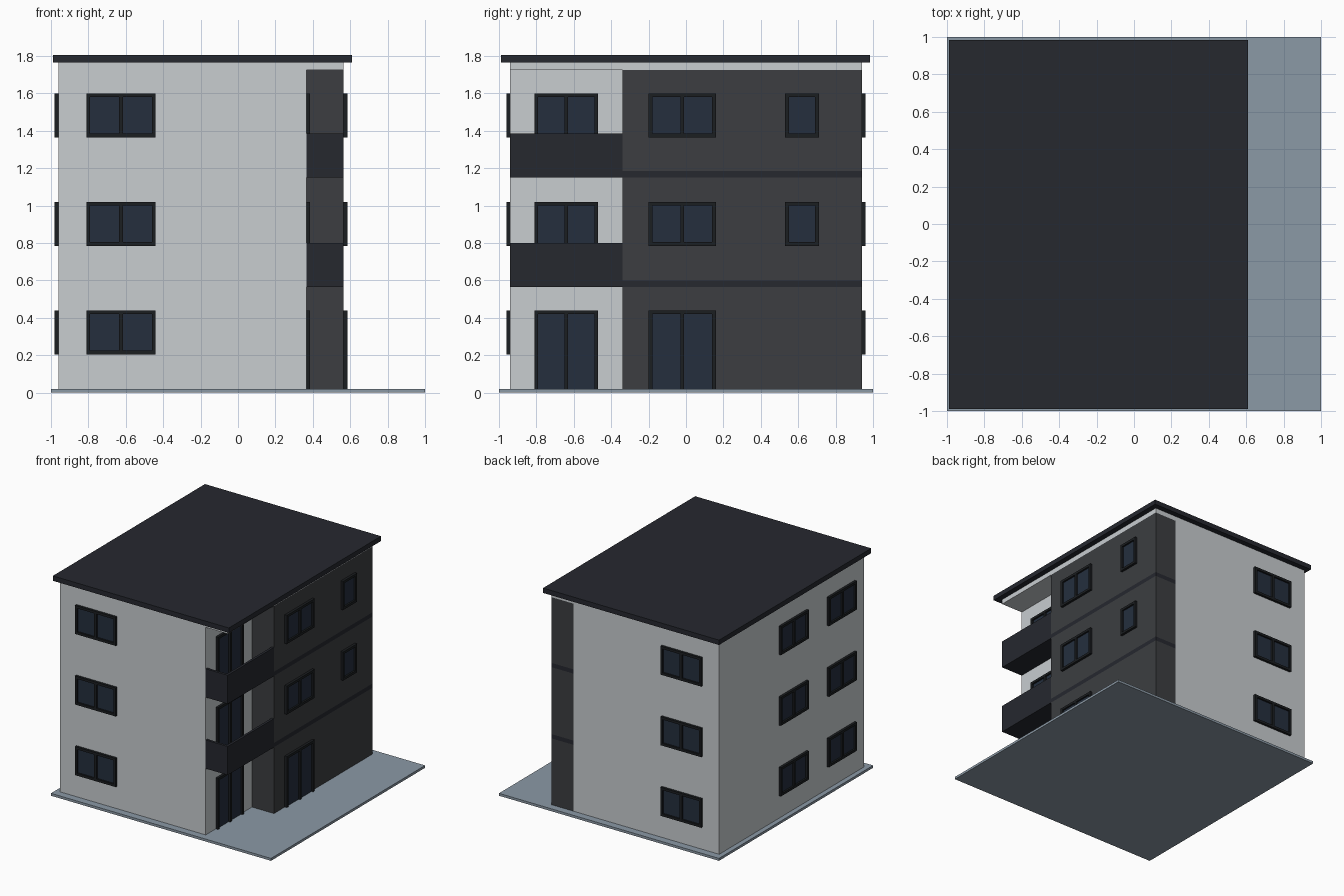
import bpy, bmesh
from mathutils import Matrix, Vector
from math import pi

if "Cube" in bpy.data.objects:
    bpy.data.objects.remove(bpy.data.objects["Cube"])


def mat(name, r, g, b):
    m = bpy.data.materials.new(name)
    m.diffuse_color = (r, g, b, 1)
    m.use_nodes = True
    m.node_tree.nodes["Principled BSDF"].inputs["Base Color"].default_value = m.diffuse_color
    return m


WALL = mat("light_render", 0.58, 0.61, 0.63)
DARK = mat("dark_cladding", 0.045, 0.048, 0.052)
TRIM = mat("charcoal", 0.019, 0.021, 0.028)
FRAME = mat("frame_black", 0.011, 0.013, 0.015)
GLASS = mat("blue_glass", 0.018, 0.028, 0.048)
PAVE = mat("paving", 0.26, 0.32, 0.38)


def boxes(name, material, spans, matrix=Matrix.Identity(4)):
    """One object made of boxes, each given as (x0, x1, y0, y1, z0, z1)."""
    bm = bmesh.new()
    for x0, x1, y0, y1, z0, z1 in spans:
        m = Matrix.Translation(((x0 + x1) / 2, (y0 + y1) / 2, (z0 + z1) / 2))
        bmesh.ops.create_cube(bm, size=1, matrix=m @ Matrix.Diagonal((x1 - x0, y1 - y0, z1 - z0, 1)))
    me = bpy.data.meshes.new(name)
    bm.to_mesh(me)
    bm.free()
    me.materials.append(material)
    ob = bpy.data.objects.new(name, me)
    ob.matrix_world = matrix
    bpy.context.collection.objects.link(ob)
    return ob


def window(name, wall_point, angle, width, z0, z1, panes=2, sill=True):
    """Framed window; local -y points out of the wall."""
    t, h, d = 0.02, width / 2, 0.02
    M = Matrix.Translation(Vector((*wall_point, 0))) @ Matrix.Rotation(angle, 4, 'Z')
    low = z0 + t if sill else z0
    bars = [(-h, -h + t, -d, 0, z0, z1), (h - t, h, -d, 0, z0, z1),
            (-h + t, h - t, -d, 0, z1 - t, z1)]
    if sill:
        bars.append((-h + t, h - t, -d, 0, z0, low))
    if panes == 2:
        bars.append((-t / 2, t / 2, -d, 0, low, z1 - t))
    boxes(name + "_frame", FRAME, bars, M)
    boxes(name + "_glass", GLASS, [(-h + t, h - t, -0.006, 0, low, z1 - t)], M)


# overall levels
L, INNER, OUTER, F, B = -0.96, 0.365, 0.565, -0.94, 0.94
BAY = -0.34                       # front end of the dark bay
BASE, TOP, EAVE = 0.02, 1.725, 1.765
SLABS = [(0.565, 0.60), (1.15, 1.185)]

# base, main block, ceiling over the balconies, roof
boxes("ground_plate", PAVE, [(-1, 1, -1, 1, 0, BASE)])
boxes("main_block", WALL, [(L, INNER, F, B, BASE, EAVE)])
boxes("top_slab", WALL, [(INNER, OUTER, F, B, TOP, EAVE)])
boxes("roof", TRIM, [(-0.99, 0.61, -0.99, 0.985, EAVE, 1.805)])

# dark bay, one storey between each pair of slabs
edges = [BASE] + [z for s in SLABS for z in s] + [TOP]
for i in range(3):
    boxes(f"dark_bay_{i}", DARK, [(INNER, OUTER, BAY, B, edges[2 * i], edges[2 * i + 1])])

# floor bands and balconies with solid parapets
for i, (z0, z1) in enumerate(SLABS):
    boxes(f"floor_band_{i}", TRIM, [(INNER, OUTER, F, B, z0, z1)])
    top = z0 + 0.235
    boxes(f"balcony_parapet_{i}", TRIM, [(OUTER - 0.02, OUTER, F, BAY, z1, top),
                                         (INNER, OUTER - 0.02, F, F + 0.02, z1, top)])

# windows and doors on each storey
for i, top in enumerate((0.44, 1.02, 1.60)):
    sill = top - 0.235
    floor = (BASE, 0.60, 1.185)[i]
    window(f"front_window_{i}", (-0.625, F), 0, 0.37, sill, top)
    window(f"back_window_{i}", (-0.625, B), pi, 0.37, sill, top)
    for j, y in enumerate((-0.64, -0.015)):
        window(f"left_window_{i}_{j}", (L, y), -pi / 2, 0.36, sill, top)
    window(f"balcony_door_{i}", (INNER, -0.64), pi / 2, 0.34, floor, top, sill=False)
    if i == 0:
        window("patio_door", (OUTER, -0.02), pi / 2, 0.36, floor, top, sill=False)
    else:
        window(f"bay_window_{i}", (OUTER, -0.02), pi / 2, 0.36, sill, top)
        window(f"small_window_{i}", (OUTER, 0.62), pi / 2, 0.18, sill, top, panes=1)
